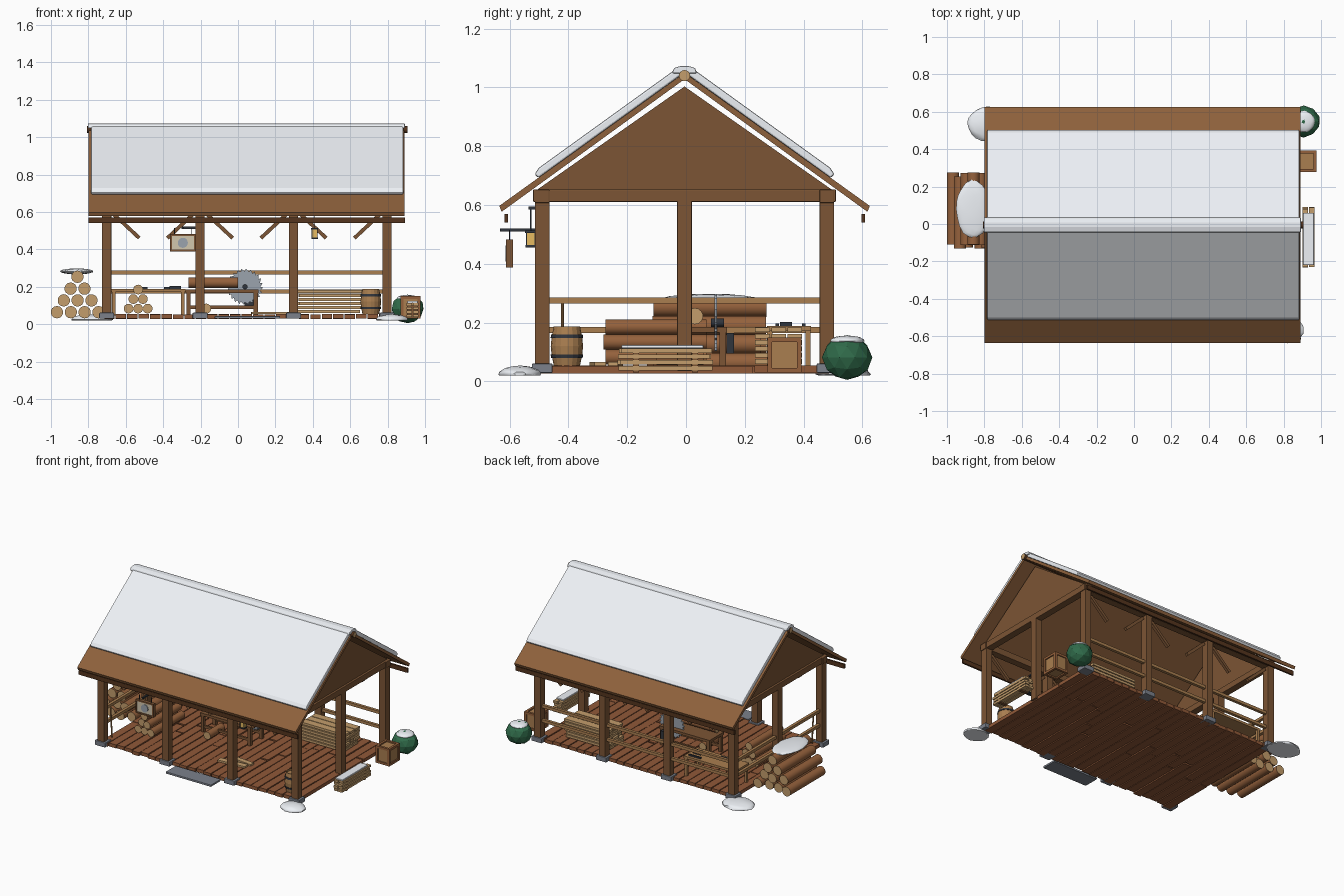
import bpy, bmesh, math, random
from mathutils import Matrix, Vector

if "Cube" in bpy.data.objects:
    bpy.data.objects.remove(bpy.data.objects["Cube"])
random.seed(4)
CX, CY = 0.047, -0.005          # centre of the shed frame


def mat(name, r, g, b):
    m = bpy.data.materials.new(name)
    m.diffuse_color = (r, g, b, 1)
    m.use_nodes = True
    m.node_tree.nodes["Principled BSDF"].inputs["Base Color"].default_value = m.diffuse_color
    return m


WOOD = mat("wood", .20, .09, .035)
ROOF = mat("roof_wood", .27, .12, .045)
DARK = mat("dark_wood", .09, .035, .013)
FLOOR = mat("floor_wood", .28, .10, .04)
BARK = mat("bark", .30, .12, .045)
TAN = mat("cut_wood", .55, .34, .15)
RAIL = mat("rail_wood", .40, .21, .08)
SNOW = mat("snow", .85, .88, .92)
STONE = mat("stone", .20, .22, .26)
METAL = mat("metal", .33, .37, .42)
IRON = mat("iron", .03, .035, .045)
GREEN = mat("leaf", .03, .15, .07)
CREAM = mat("cream", .65, .57, .42)
GLOW = mat("lamp_glow", .8, .5, .12)


def finish(name, bm, *mats, smooth=False, bevel=0):
    bmesh.ops.recalc_face_normals(bm, faces=bm.faces)
    me = bpy.data.meshes.new(name)
    bm.to_mesh(me)
    bm.free()
    for m in mats:
        me.materials.append(m)
    ob = bpy.data.objects.new(name, me)
    bpy.context.collection.objects.link(ob)
    if bevel:
        b = ob.modifiers.new("bevel", 'BEVEL')
        b.width, b.segments = bevel, 2
    if smooth:
        bpy.ops.object.select_all(action='DESELECT')
        ob.select_set(True)
        bpy.context.view_layer.objects.active = ob
        bpy.ops.object.shade_smooth_by_angle(angle=math.radians(40))
    return ob


def boxes(name, m, items, bevel=0):
    """items: (x, y, z, sx, sy, sz[, axis, angle])"""
    bm = bmesh.new()
    for x, y, z, sx, sy, sz, *rot in items:
        R = Matrix.Rotation(rot[1], 4, rot[0]) if rot else Matrix()
        M = Matrix.Translation((x, y, z)) @ R @ Matrix.Diagonal((sx, sy, sz, 1))
        bmesh.ops.create_cube(bm, size=1, matrix=M)
    return finish(name, bm, m, bevel=bevel)


def logs(name, items, side=BARK, end=TAN, n=14):
    """items: (start, end, radius)"""
    bm = bmesh.new()
    for a, b, r in items:
        a, b = Vector(a), Vector(b)
        d = b - a
        M = Matrix.Translation((a + b) / 2) @ d.to_track_quat('Z', 'Y').to_matrix().to_4x4()
        bmesh.ops.create_cone(bm, cap_ends=True, segments=n, radius1=r, radius2=r, depth=d.length, matrix=M)
    for f in bm.faces:
        f.material_index = int(len(f.verts) > 4)
    return finish(name, bm, side, end, smooth=True)


def prism(name, m, pts, x0, x1, bevel=0):
    """yz outline extruded along x"""
    bm = bmesh.new()
    f = bm.faces.new([bm.verts.new((x0, CY + y, z)) for y, z in pts])
    g = bmesh.ops.extrude_face_region(bm, geom=[f])['geom']
    bmesh.ops.translate(bm, vec=(x1 - x0, 0, 0), verts=[v for v in g if isinstance(v, bmesh.types.BMVert)])
    return finish(name, bm, m, bevel=bevel)


def mound(name, m, c, s, jitter=.05, sub=3, flat=None, smooth=True):
    bm = bmesh.new()
    bmesh.ops.create_icosphere(bm, subdivisions=sub, radius=1)
    for v in bm.verts:
        v.co *= 1 + random.uniform(-jitter, jitter)
        if flat is not None:
            v.co.z = max(v.co.z, flat)
        v.co = Vector(c) + Vector((v.co.x * s[0], v.co.y * s[1], v.co.z * s[2]))
    return finish(name, bm, m, smooth=smooth)


# posts, footings and beams
PX = [-.702, -.203, .297, .797]
YS = [CY - .484, CY + .484]
spots = [(x, y) for x in PX for y in YS] + [(PX[0], CY), (PX[3], CY)]
boxes("posts", WOOD, [(x, y, .335, .05, .05, .60) for x, y in spots], .003)
boxes("post_footings", STONE, [(x, y, .045, .08, .07, .032) for x, y in spots[:8]], .004)
boxes("eave_plates", WOOD, [(CX, y, .63, 1.56, .05, .045) for y in YS], .003)
boxes("gable_tie_beams", WOOD, [(x, CY, .632, .05, 1.03, .042) for x in (PX[0], PX[3])], .003)
braces = []
for y in YS:
    for a, b in zip(PX, PX[1:]):
        braces += [(a + .105, y, .525, .19, .02, .02, 'Y', .75), (b - .105, y, .525, .19, .02, .02, 'Y', -.75)]
boxes("corner_braces", WOOD, braces)

# floor of staggered planks
n = 25
w = 1.53 / n
floor = []
for i in range(n):
    x = -.718 + (i + .5) * w
    k = random.uniform(-.25, .25)
    for y0, y1 in ((-.49, k - .002), (k + .002, .49)):
        y0, y1 = y0 + random.uniform(-.008, .008), y1 + random.uniform(-.002, .002)
        floor.append((x, CY + (y0 + y1) / 2, .041 + random.uniform(-.002, .002), w - .006, y1 - y0, .024))
boxes("floor_planks", FLOOR, floor)
boxes("entry_step", STONE, [(.05, -.565, .036, .35, .11, .014)], .003)

# roof, snow and gables
X0, X1 = -.798, .89
for s, side in ((-1, "front"), (1, "back")):
    prism(side + "_roof", ROOF, [(0, 1.028), (0, 1.05), (s * .63, .597), (s * .622, .577)], X0, X1)
    prism(side + "_roof_snow", SNOW, [(s * .01, 1.043), (s * .025, 1.066), (s * .495, .727), (s * .51, .705), (s * .497, .692)],
          X0 + .013, X1 - .006, .006)
    boxes(side + "_eave_board", DARK, [(CX, CY + s * .607, .555, 1.69, .012, .03)])
prism("ridge_snow", SNOW, [(-.042, 1.048), (-.036, 1.066), (-.012, 1.073), (.012, 1.073), (.036, 1.066), (.042, 1.048)],
      X0 - .005, X1 + .002, .004)
logs("ridge_log", [((X0 - .01, CY, 1.04), (X1 + .016, CY, 1.04), .019)], DARK, TAN)
for x, nm in ((PX[0], "left"), (PX[3], "right")):
    prism(nm + "_gable", WOOD, [(-.5, .653), (.5, .653), (0, 1.003)], x - .01, x + .01)

# railings
boxes("railings", RAIL, [(CX, YS[1], z, 1.5, .02, .02) for z in (.276, .175)]
      + [(PX[0], CY, z, .02, .95, .02) for z in (.276, .175)])

# big log pile with snow
big = []
for row in range(4):
    for i in range(4 - row):
        x, z = -.968 + row * .0365 + i * .074, .064 + row * .063
        y = random.uniform(-.012, .012)
        big.append(((x, y - .12, z), (x, y + .265, z), .033))
logs("big_log_pile", big)
mound("log_pile_snow", SNOW, (-.862, .08, .282), (.088, .155, .016), .04)

# small log pile and loose log
small = []
for row in range(3):
    for i in range(3 - row):
        x, z = -.585 + row * .0255 + i * .051, .083 + row * .051
        small.append(((x, -.285 + random.uniform(0, .02), z), (x, .07, z), .026))
logs("small_log_pile", small)
logs("loose_log", [((-.17, -.1, .083), (-.17, .06, .083), .027)])

# saw bench with toothed blade and log
bx = [(-.085, .06, .176, .39, .16, .018)]
bx += [(x, y, .11, .022, .022, .12) for x in (-.265, .095) for y in (-.005, .125)]
bx += [(-.085, y, .09, .37, .014, .018) for y in (-.005, .125)]
boxes("saw_bench", WOOD, bx)
logs("sawn_log", [((-.265, .03, .222), (.0, .03, .222), .028)])
bm = bmesh.new()
ring = []
for i in range(24):
    for da, r in ((0, .083), (.2, .097)):
        a = -(i + da) * math.tau / 24
        ring.append(bm.verts.new((.037 + r * math.cos(a), .097, .2 + r * math.sin(a))))
g = bmesh.ops.extrude_face_region(bm, geom=[bm.faces.new(ring)])['geom']
bmesh.ops.translate(bm, vec=(0, .008, 0), verts=[v for v in g if isinstance(v, bmesh.types.BMVert)])
finish("saw_blade", bm, METAL)
logs("saw_axle", [((.037, .085, .2), (.037, .13, .2), .014)], IRON, IRON)
boxes("saw_motor", IRON, [(.06, .15, .13, .05, .025, .07)])

# work bench with vise and tools
wb = [(-.48, .35, .18, .40, .15, .016)]
wb += [(x, y, .11, .018, .018, .13) for x in (-.665, -.295) for y in (.285, .415)]
boxes("work_bench", RAIL, wb)
boxes("bench_tools", IRON, [(-.335, .34, .195, .06, .04, .016), (-.35, .40, .193, .09, .012, .01), (-.52, .31, .193, .07, .012, .01)])
logs("leaning_tool", [((-.68, -.42, .06), (-.69, -.42, .265), .005)], RAIL, RAIL, 8)

# lumber stacks
lum = []
for k in range(6):
    for j in range(3):
        lum.append((.49 + random.uniform(-.01, .01), .26 + j * .055, .068 + k * .0215, .34, .05, .016))
boxes("indoor_lumber", TAN, lum)
lum = []
for k in range(4):
    for j in range(2):
        lum.append((.916 + j * .034, -.07 + random.uniform(-.006, .006), .045 + k * .02, .03, .32 - k * .004, .015))
boxes("outdoor_lumber", TAN, lum)
boxes("outdoor_lumber_bearers", WOOD, [(.933, y, .065, .06, .02, .07) for y in (-.17, .03)])
boxes("lumber_snow", SNOW, [(.933, -.08, .118, .058, .28, .012)], .005)
boxes("loose_planks", TAN, [(.17, -.3, .06, .2, .04, .012, 'Z', .08), (.2, -.24, .06, .17, .035, .012, 'Z', -.1)])

# barrel with staves and hoops
for nm, m, prof in (("barrel", RAIL, [(0, .055), (.045, .055), (.052, .09), (.055, .12), (.052, .15), (.045, .187), (.04, .187), (.04, .175), (0, .175)]),
                    ("barrel_hoops", IRON, [(.05, .08), (.0535, .08), (.0555, .092), (.05, .092), (.05, .148), (.0555, .148), (.0535, .16), (.05, .16)])):
    bm = bmesh.new()
    vs = [bm.verts.new((.71 + r, -.405, z)) for r, z in prof]
    es = [bm.edges.new(p) for p in zip(vs, vs[1:])]
    bmesh.ops.spin(bm, geom=vs + es, cent=(.71, -.405, 0), axis=(0, 0, 1), angle=math.tau, steps=16, use_merge=True)
    bmesh.ops.remove_doubles(bm, verts=bm.verts, dist=1e-5)
    finish(nm, bm, m)

# crate with frame
kx, ky, kz, h = .922, .335, .09, .05
boxes("crate_body", RAIL, [(kx, ky, kz, .09, .102, .102)])
fr = []
for a in (-1, 1):
    for b in (-1, 1):
        fr += [(kx + a * .045, ky + b * h, kz, .016, .016, .12), (kx, ky + a * h, kz + b * .052, .1, .016, .016),
               (kx + a * .045, ky, kz + b * .052, .016, .11, .016)]
boxes("crate_frame", BARK, fr)

# shrub and snow mounds
shrub = mound("shrub", GREEN, (.907, .548, .082), (.086, .083, .078), .04, 2, smooth=False)
mound("shrub_snow", SNOW, (.907, .548, .138), (.058, .058, .018), .03)
mound("back_left_snow_mound", SNOW, (-.78, .535, .025), (.11, .092, .028), .04, flat=-.15)
mound("front_right_snow_mound", SNOW, (.822, -.565, .025), (.085, .072, .028), .04, flat=-.15)

# hanging sign with a round disc
boxes("sign_bracket", IRON, [(-.295, -.565, .515, .012, .135, .01), (-.25, -.505, .515, .1, .012, .012)]
      + [(-.295 + s * .045, -.6, .495, .004, .004, .04) for s in (-1, 1)])
boxes("sign_board", CREAM, [(-.295, -.6, .435, .12, .014, .082)])
boxes("sign_frame", WOOD, [(-.295, -.6, .435 + s * .042, .138, .024, .01) for s in (-1, 1)]
      + [(-.295 + s * .064, -.6, .435, .01, .024, .09) for s in (-1, 1)])
logs("sign_disc", [((-.295, -.613, .435), (-.295, -.59, .435), .027)], METAL, METAL, 20)

# lantern
lx, ly = .41, -.528
boxes("lantern_glass", GLOW, [(lx, ly, .484, .026, .026, .042)])
boxes("lantern_frame", IRON, [(lx, ly, .46, .036, .036, .008), (lx, ly, .509, .038, .038, .008), (lx, ly, .55, .004, .004, .08),
                              (lx, -.51, .59, .01, .05, .01)]
      + [(lx + a * .014, ly + b * .014, .484, .004, .004, .044) for a in (-1, 1) for b in (-1, 1)])
